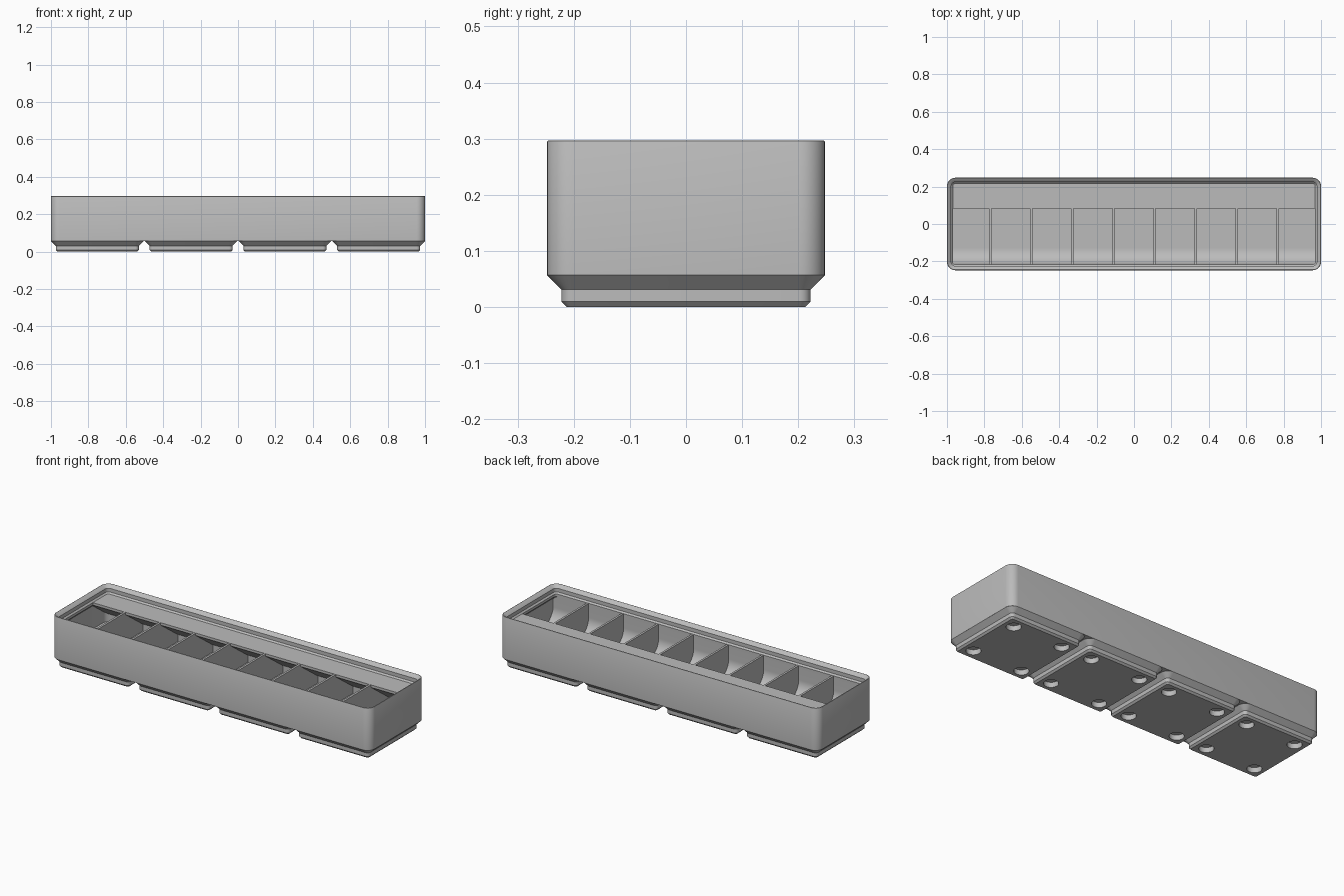
import bpy, bmesh, math
from mathutils import Matrix, Vector

cube = bpy.data.objects.get("Cube")
if cube:
    bpy.data.objects.remove(cube, do_unlink=True)

# Single plastic colour
grey = bpy.data.materials.new("grey_plastic")
grey.use_nodes = True
colour = (0.5, 0.5, 0.5, 1)
grey.diffuse_color = colour
grey.node_tree.nodes["Principled BSDF"].inputs["Base Color"].default_value = colour

# Main sizes
HX, HY, R = 1.0, 0.2476, 0.045
WALL, LIP = 0.0113, 0.031
BASE, FLOOR, RIM, TOP = 0.0567, 0.085, 0.2507, 0.297
PITCH = 0.5015


def make_object(name, bm):
    bmesh.ops.recalc_face_normals(bm, faces=bm.faces[:])
    mesh = bpy.data.meshes.new(name)
    bm.to_mesh(mesh)
    bm.free()
    mesh.materials.append(grey)
    mesh.polygons.foreach_set("use_smooth", [True] * len(mesh.polygons))
    mesh.set_sharp_from_angle(angle=math.radians(28))
    obj = bpy.data.objects.new(name, mesh)
    bpy.context.collection.objects.link(obj)
    return obj


def rounded_ring(bm, hx, hy, r, z, seg=8):
    """Ring of vertices around a rounded rectangle."""
    ring = []
    for q, (sx, sy) in enumerate([(1, 1), (-1, 1), (-1, -1), (1, -1)]):
        for i in range(seg + 1):
            a = math.pi / 2 * (q + i / seg)
            ring.append(bm.verts.new((sx * (hx - r) + r * math.cos(a),
                                      sy * (hy - r) + r * math.sin(a), z)))
    return ring


def loft(name, hx, hy, r, profile):
    """Stack rounded rectangles from (inset, height) pairs and cap both ends."""
    bm = bmesh.new()
    rings = [rounded_ring(bm, hx - d, hy - d, r - d, z) for d, z in profile]
    for a, b in zip(rings, rings[1:]):
        for i in range(len(a)):
            j = (i + 1) % len(a)
            bm.faces.new((a[i], a[j], b[j], b[i]))
    bm.faces.new(rings[0])
    bm.faces.new(rings[-1])
    return make_object(name, bm)


def extrude_profile(name, points, x0, x1):
    """Prism along x from a (y, z) outline."""
    bm = bmesh.new()
    face = bm.faces.new([bm.verts.new((x0, y, z)) for y, z in points])
    new = bmesh.ops.extrude_face_region(bm, geom=[face])["geom"]
    bmesh.ops.translate(bm, vec=(x1 - x0, 0, 0),
                        verts=[v for v in new if isinstance(v, bmesh.types.BMVert)])
    return make_object(name, bm)


# Tray shell with stepped stacking lip, wall and floor in one skin
loft("tray_body", HX, HY, R, [
    (0, BASE), (0, TOP - 0.003), (0.001, TOP - 0.0008), (0.003, TOP),
    (0.0055, TOP - 0.0008), (0.0227, 0.2795), (0.0227, 0.259),
    (LIP, RIM), (LIP, 0.2365), (WALL, 0.217), (WALL, FLOOR)])

# Four stepped feet with magnet holes
for n in range(4):
    cx = (n - 1.5) * PITCH
    foot = loft(f"foot_{n + 1}", HY, HY, R, [
        (0.0351, 0), (0.0257, 0.0095), (0.0257, 0.031), (0, BASE)])
    bm = bmesh.new()
    for sx in (-1, 1):
        for sy in (-1, 1):
            bmesh.ops.create_cone(
                bm, cap_ends=True, segments=32, radius1=0.038, radius2=0.038,
                depth=0.0574, matrix=Matrix.Translation((sx * 0.155, sy * 0.155, 0)))
    cutter = make_object("magnet_hole_cutter", bm)
    cutter.hide_render = True
    mod = foot.modifiers.new("magnet_holes", "BOOLEAN")
    mod.operation, mod.solver, mod.object = "DIFFERENCE", "EXACT", cutter
    bpy.context.view_layer.update()
    # Bake the holes and drop the cutter
    baked = bpy.data.meshes.new_from_object(
        foot.evaluated_get(bpy.context.evaluated_depsgraph_get()))
    foot.modifiers.clear()
    foot.data = baked
    baked.set_sharp_from_angle(angle=math.radians(28))
    bpy.data.objects.remove(cutter, do_unlink=True)
    foot.location = Vector((cx, 0, 0))

# Dividers between the nine compartments
inner_x = HX - WALL
inner_y = HY - WALL
for n in range(1, 9):
    x = -inner_x + n * 2 * inner_x / 9
    extrude_profile(f"divider_{n}", [
        (-inner_y, FLOOR - 0.005), (inner_y, FLOOR - 0.005),
        (inner_y, RIM - 0.0008), (-inner_y, RIM - 0.0008)], x - 0.006, x + 0.006)

# Curved scoop along the front wall
front = -(HY - LIP)
radius = 0.085
scoop = [(-0.23, FLOOR - 0.005), (-0.23, RIM - 0.001), (front, RIM - 0.001)]
for i in range(17):
    a = math.pi / 2 * i / 16
    scoop.append((front + radius * (1 - math.cos(a)),
                  FLOOR + radius * (1 - math.sin(a))))
scoop.append((front + radius, FLOOR - 0.005))
extrude_profile("front_scoop", scoop, -inner_x, inner_x)

# Label shelf along the back wall with sloped support below
edge, back, thick = 0.083, 0.23, 0.0143
drop = (back - edge) * math.tan(math.radians(36))
extrude_profile("label_shelf", [
    (edge, RIM), (edge, RIM - thick), (back, RIM - thick - drop), (back, RIM)],
    -inner_x, inner_x)
